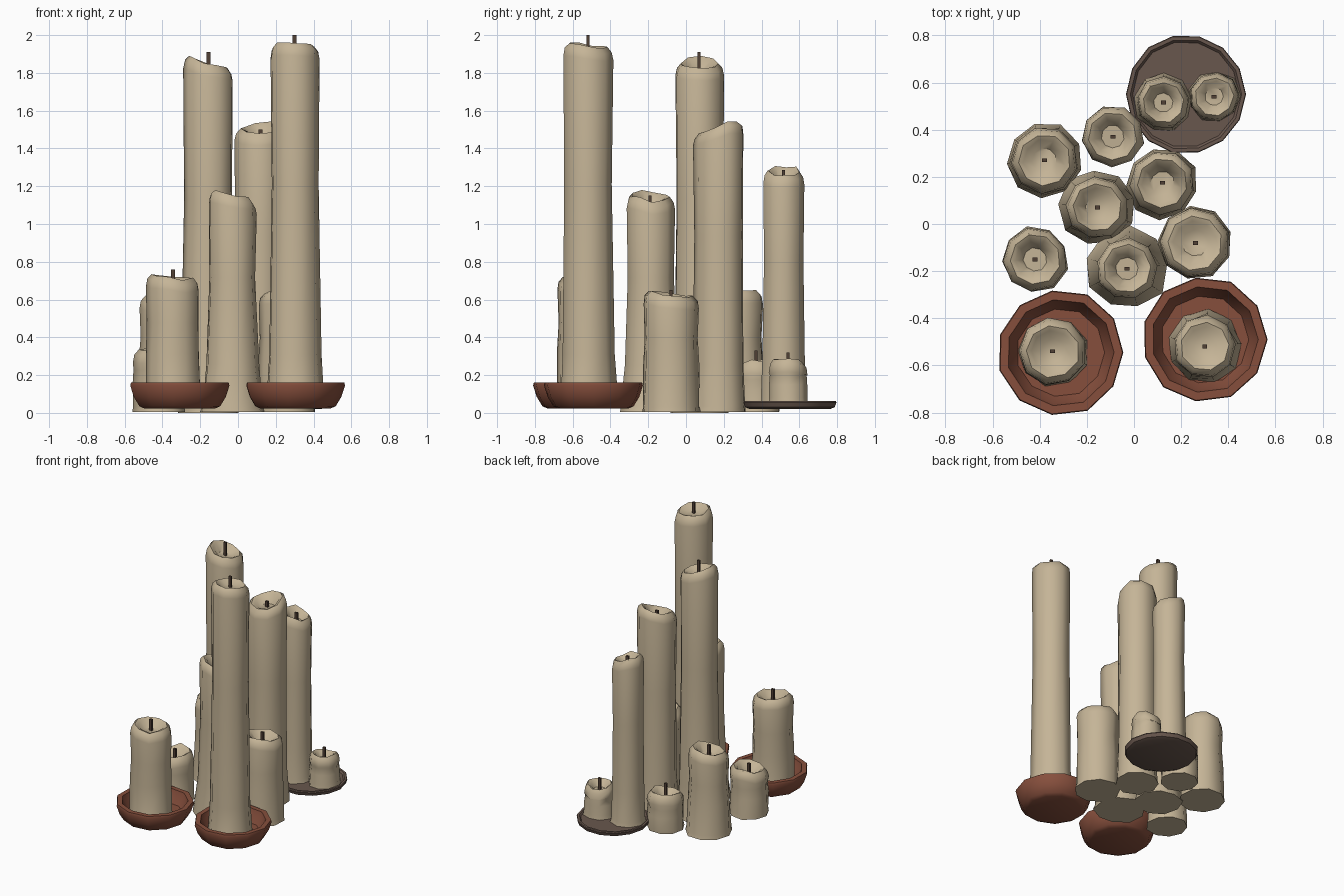
import bpy, bmesh, math, random

if "Cube" in bpy.data.objects:
    bpy.data.objects.remove(bpy.data.objects["Cube"])

random.seed(7)


def material(name, rgb):
    m = bpy.data.materials.new(name)
    m.diffuse_color = (*rgb, 1)
    m.use_nodes = True
    m.node_tree.nodes["Principled BSDF"].inputs["Base Color"].default_value = m.diffuse_color
    return m


WAX = material("cream_wax", (0.56, 0.46, 0.31))
WICK = material("dark_wick", (0.08, 0.05, 0.035))
CLAY = material("terracotta", (0.24, 0.078, 0.046))
BROWN = material("brown_plate", (0.14, 0.095, 0.075))


def finish(name, bm, mat, angle=None):
    bmesh.ops.recalc_face_normals(bm, faces=bm.faces)
    mesh = bpy.data.meshes.new(name)
    bm.to_mesh(mesh)
    bm.free()
    obj = bpy.data.objects.new(name, mesh)
    bpy.context.collection.objects.link(obj)
    mesh.materials.append(mat)
    if angle:
        bpy.ops.object.select_all(action='DESELECT')
        obj.select_set(True)
        bpy.context.view_layer.objects.active = obj
        bpy.ops.object.shade_smooth_by_angle(angle=math.radians(angle))
    return obj


def skin(rings):
    """Bridge a list of point rings, capping first and last."""
    bm = bmesh.new()
    vs = [[bm.verts.new(p) for p in ring] for ring in rings]
    n = len(vs[0])
    for a, b in zip(vs, vs[1:]):
        for i in range(n):
            j = (i + 1) % n
            bm.faces.new((a[i], a[j], b[j], b[i]))
    bm.faces.new(vs[0][::-1])
    bm.faces.new(vs[-1])
    return bm


def candle(name, x, y, z0, top, r, base_r, wick_top, tilt=(0, 0), depth=0.06, sides=9):
    """Uneven wax column: flared foot, sloping rounded rim, hollow top, wick."""
    h = top - z0
    rim = top - 0.012
    phase = random.uniform(0, 6.28)
    wob = [random.uniform(-1, 1) for _ in range(sides)]
    slope = math.hypot(*tilt) * r
    # (radius, height, radial jitter, tilt weight)
    rows = [(base_r, z0, 0.035, 0),
            (base_r * 0.97, z0 + 0.03, 0.035, 0),
            (base_r * 0.35 + r * 0.65, z0 + min(0.25, h * 0.4), 0.03, 0),
            (r * 0.99, z0 + h * 0.6, 0.02, 0),
            (r * 1.03, rim - 0.07, 0.015, 0.8),
            (r * 0.97, rim - 0.025, 0.015, 1),
            (r * 0.80, rim, 0.02, 1),
            (r * 0.64, rim - 0.01, 0.03, 1),
            (r * 0.38, rim - depth, 0.03, 0.3)]
    rings = []
    for rad, z, jit, w in rows:
        ring = []
        for i in range(sides):
            a = phase + math.tau * i / sides
            rr = rad * (1.02 + jit * random.uniform(-1, 1) + jit * wob[i])
            dx, dy = rr * math.cos(a), rr * math.sin(a)
            dz = w * (tilt[0] * dx + tilt[1] * dy - slope * 0.8 + 0.012 * wob[i])
            ring.append((x + dx, y + dy, z + dz))
        rings.append(ring)
    finish(name, skin(rings), WAX, 50)

    # wick
    bm = bmesh.new()
    bmesh.ops.create_cube(bm, size=1)
    low = rim - depth - slope - 0.02
    for v in bm.verts:
        v.co = (x + v.co.x * 0.021, y + v.co.y * 0.016,
                wick_top if v.co.z > 0 else low)
    finish(name + "_wick", bm, WICK)


def dish(name, x, y, profile, mat, sides=11, jitter=0.015):
    """Hand-made looking turned dish from an (r, z) profile."""
    wob = [1.015 + random.uniform(-jitter, jitter) for _ in range(sides)]
    rings = [[(x + r * wob[i] * math.cos(math.tau * i / sides),
               y + r * wob[i] * math.sin(math.tau * i / sides), z)
              for i in range(sides)] for r, z in profile]
    finish(name, skin(rings), mat, 40)


# terracotta saucers and the flat plate
BOWL = [(0.185, 0.022), (0.215, 0.035), (0.245, 0.085), (0.264, 0.145), (0.260, 0.16),
        (0.225, 0.16), (0.215, 0.125), (0.185, 0.07)]
dish("saucer_right", 0.30, -0.49, BOWL, CLAY)
dish("saucer_left", -0.31, -0.545, BOWL, CLAY)
dish("plate_back", 0.22, 0.55,
     [(0.215, 0.02), (0.240, 0.03), (0.250, 0.055), (0.247, 0.062),
      (0.232, 0.062), (0.222, 0.05)], BROWN, 14, 0.008)

# candles: x, y, bottom, top, radius, foot radius, wick top, rim tilt
candle("candle_front_right", 0.300, -0.52, 0.06, 1.975, 0.127, 0.155, 2.00, (-0.05, -0.15), 0.04)
candle("candle_front_left", -0.345, -0.54, 0.06, 0.755, 0.138, 0.150, 0.76, (-0.15, 0.05))
candle("candle_centre_front", -0.03, -0.19, 0.005, 1.19, 0.124, 0.170, 1.15, (-0.25, -0.15), 0.08)
candle("candle_centre_left", -0.155, 0.07, 0.0, 1.89, 0.126, 0.160, 1.91, (-0.25, 0.0))
candle("candle_centre_right", 0.12, 0.175, 0.005, 1.56, 0.130, 0.150, 1.50, (0.1, 0.33), 0.08)
candle("candle_right", 0.26, -0.08, 0.005, 0.655, 0.142, 0.155, 0.65, (0.0, -0.12))
candle("candle_left_short", -0.42, -0.15, 0.005, 0.375, 0.130, 0.138, 0.37, (0.1, 0.1), 0.08)
candle("candle_left_back", -0.38, 0.27, 0.01, 0.66, 0.135, 0.158, 0.66, (0.1, 0.12))
candle("candle_back_short", -0.09, 0.37, 0.005, 0.29, 0.125, 0.128, 0.33, (0.0, 0.05))
candle("candle_plate_tall", 0.125, 0.515, 0.05, 1.31, 0.106, 0.122, 1.285, (-0.2, 0.0), 0.07)
candle("candle_plate_short", 0.34, 0.54, 0.05, 0.30, 0.100, 0.108, 0.32, (0.0, -0.1), 0.05)
